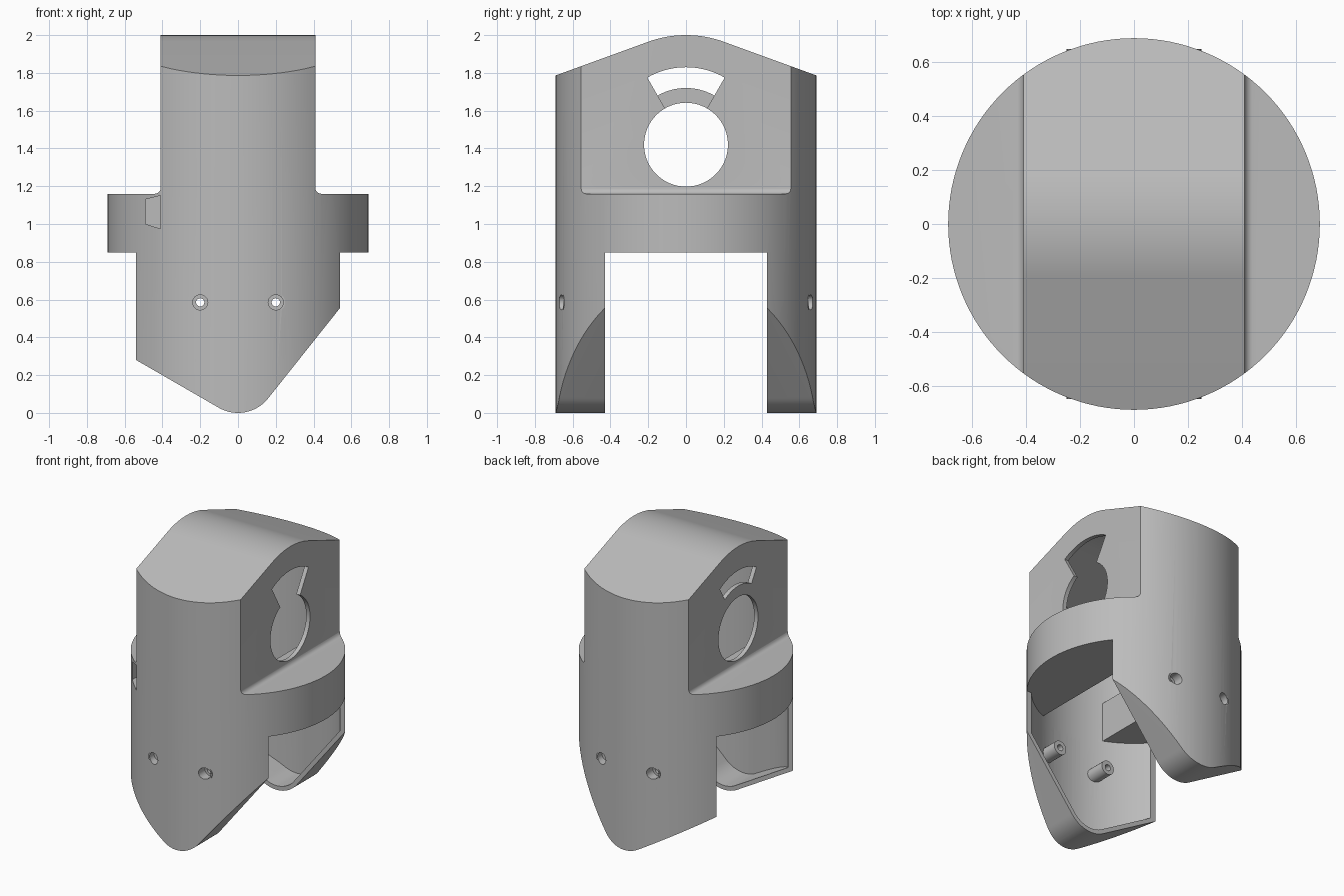
import bpy, bmesh
from math import sin, cos, pi, radians

cube = bpy.data.objects.get("Cube")
if cube:
    bpy.data.objects.remove(cube, do_unlink=True)

grey = bpy.data.materials.new("plain_grey")
grey.use_nodes = True
grey.diffuse_color = (0.5, 0.5, 0.5, 1)
grey.node_tree.nodes["Principled BSDF"].inputs["Base Color"].default_value = (0.5, 0.5, 0.5, 1)

RADIUS, WALL = 0.69, 0.03
TIP = 0.204                                   # radius of the rounded leg tip
TOP = 0.585                                   # radius of the rounded roof ridge


def arc(cx, cy, r, start, end, n):
    """Points on an arc, angles in degrees."""
    steps = [radians(start + (end - start) * i / n) for i in range(n + 1)]
    return [(cx + r * cos(a), cy + r * sin(a)) for a in steps]


def circle(cx, cy, r, n=48):
    return arc(cx, cy, r, 0, 360, n)[:-1]


def prism(name, points, axis, lo, hi):
    """Extrude a 2D outline along an axis (0, 1, 2) from lo to hi."""
    bm = bmesh.new()

    def place(p, d):
        co = list(p)
        co.insert(axis, d)
        return bm.verts.new(co)

    low = [place(p, lo) for p in points]
    high = [place(p, hi) for p in points]
    bm.faces.new(low)
    bm.faces.new(high)
    for i in range(len(points)):
        j = (i + 1) % len(points)
        bm.faces.new((low[i], low[j], high[j], high[i]))
    bmesh.ops.recalc_face_normals(bm, faces=bm.faces)
    mesh = bpy.data.meshes.new(name)
    bm.to_mesh(mesh)
    bm.free()
    obj = bpy.data.objects.new(name, mesh)
    bpy.context.collection.objects.link(obj)
    mesh.materials.append(grey)
    return obj


def box(name, x0, x1, y0, y1, z0, z1):
    return prism(name, [(x0, y0), (x1, y0), (x1, y1), (x0, y1)], 2, z0, z1)


def combine(target, tool, operation="DIFFERENCE"):
    """Apply a boolean and remove the tool object."""
    mod = target.modifiers.new("combine", "BOOLEAN")
    mod.operation, mod.solver, mod.object = operation, "EXACT", tool
    bpy.context.view_layer.objects.active = target
    bpy.ops.object.modifier_apply(modifier=mod.name)
    bpy.data.objects.remove(tool, do_unlink=True)


def leg_outline(t, top):
    """Lopsided V with a round tip, offset inwards by t."""
    left, right, reach = radians(30), radians(51.5), 1.2
    pts = arc(0, TIP, TIP - t, -120, -38.5, 20)
    (lx, lz), (rx, rz) = pts[0], pts[-1]
    lx, lz = lx - reach * cos(left), lz + reach * sin(left)
    rx, rz = rx + reach * cos(right), rz + reach * sin(right)
    pts = [(lx, lz)] + pts + [(rx, rz)]
    return pts + [(rx, top), (lx, top)]


def roof_outline(t, bottom):
    """Shallow gable with a round ridge, offset inwards by t."""
    pts = arc(0, 2 - TOP, TOP - t, 70, 110, 20)
    y, z = pts[-1]
    y, z = y - cos(radians(20)), z - sin(radians(20))
    return [(-y, z)] + pts + [(y, z), (y, bottom), (-y, bottom)]


# Outer body: cylinder trimmed by the roof and the leg outlines
body = prism("housing_body", circle(0, 0, RADIUS, 128), 2, -0.2, 2.2)
combine(body, prism("roof_trim", roof_outline(0, -1), 0, -1, 1), "INTERSECT")
combine(body, prism("leg_trim", leg_outline(0, 3), 1, -1, 1), "INTERSECT")

# Side steps with a small fillet at the foot
for s in (-1, 1):
    fillet = arc(0.44, 1.19, 0.03, 180, 270, 6)
    step = [(0.41, 3)] + fillet + [(1, 1.16), (1, 3)]
    combine(body, prism("side_step", [(s * x, z) for x, z in step], 1, -1, 1))

# Gap between the two legs
combine(body, box("leg_gap", -1, 1, -0.43, 0.43, -1, 0.85))

# Hollow legs
hollow = prism("leg_hollow", circle(0, 0, RADIUS - WALL, 128), 2, -0.2, 0.85)
combine(hollow, prism("leg_hollow_trim", leg_outline(WALL, 3), 1, -1, 1), "INTERSECT")
combine(body, hollow)

# Hollow tower, narrowing to a slot through the collar
hollow = prism("tower_hollow", circle(0, 0, RADIUS - WALL, 128), 2, 0.8, 2.2)
combine(hollow, prism("tower_hollow_trim", roof_outline(WALL, 0), 0, -0.38, 0.38), "INTERSECT")
for s in (-1, 1):
    x0, x1 = sorted((s * 0.25, s))
    combine(hollow, box("collar_fill", x0, x1, -1, 1, 0, 1.13))
combine(body, hollow)

# Screw bosses with counterbored holes in both legs
for s in (-1, 1):
    for x in (-0.2, 0.2):
        lo, hi = sorted((s * 0.5, s * 0.65))
        combine(body, prism("boss", circle(x, 0.585, 0.05, 24), 1, lo, hi), "UNION")
        lo, hi = sorted((s * 0.4, s))
        combine(body, prism("screw_hole", circle(x, 0.585, 0.022, 20), 1, lo, hi))
        lo, hi = sorted((s * 0.6, s))
        combine(body, prism("counterbore", circle(x, 0.585, 0.04, 24), 1, lo, hi))

# Round window through both sides, keyhole on the left, curved slot on the right
combine(body, prism("round_window", circle(0, 1.42, 0.222, 64), 0, -1, 1))
outer = arc(0, 1.42, 0.41, 60, 120, 20)
combine(body, prism("keyhole", outer + [(0, 1.42)], 0, 0.2, 1))
combine(body, prism("curved_slot", outer + arc(0, 1.42, 0.3, 120, 60, 20), 0, -1, -0.2))

# Tapered port in the front of the collar
port = [(-0.49, 1.0), (-0.41, 0.975), (-0.41, 1.15), (-0.49, 1.13)]
combine(body, prism("port", port, 1, -1, -0.42))

# Smooth curved walls, sharp edges elsewhere
bpy.ops.object.select_all(action="DESELECT")
body.select_set(True)
bpy.context.view_layer.objects.active = body
bpy.ops.object.shade_smooth_by_angle(angle=radians(25))
